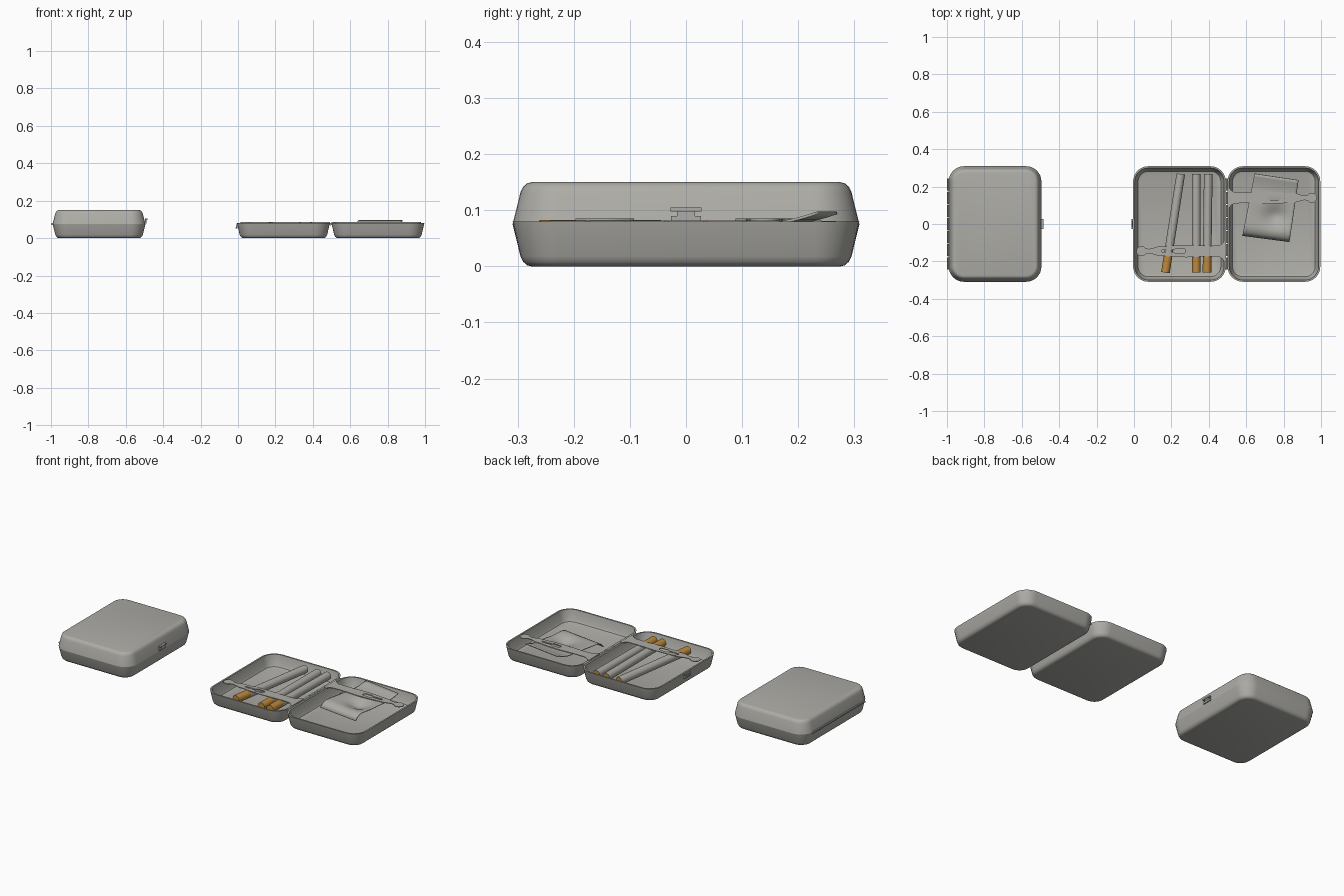
import bpy, bmesh, math
from mathutils import Vector

if "Cube" in bpy.data.objects:
    bpy.data.objects.remove(bpy.data.objects["Cube"])


def material(name, rgb):
    m = bpy.data.materials.new(name)
    m.diffuse_color = (*rgb, 1)
    m.use_nodes = True
    m.node_tree.nodes["Principled BSDF"].inputs["Base Color"].default_value = m.diffuse_color
    return m


METAL = material("warm_grey", (0.42, 0.415, 0.385))
FILTER = material("filter_tan", (0.50, 0.25, 0.05))


def finish(bm, name, mats, angle=35):
    bmesh.ops.recalc_face_normals(bm, faces=bm.faces)
    me = bpy.data.meshes.new(name)
    bm.to_mesh(me)
    bm.free()
    ob = bpy.data.objects.new(name, me)
    bpy.context.collection.objects.link(ob)
    for m in mats:
        me.materials.append(m)
    bpy.ops.object.select_all(action='DESELECT')
    ob.select_set(True)
    bpy.context.view_layer.objects.active = ob
    bpy.ops.object.shade_smooth_by_angle(angle=math.radians(angle))
    return ob


def rounded_rect(a, b, r, n=8):
    pts = []
    for k, (sx, sy) in enumerate([(1, 1), (-1, 1), (-1, -1), (1, -1)]):
        for i in range(n + 1):
            t = math.pi / 2 * (k + i / n)
            pts.append((sx * (a - r) + r * math.cos(t), sy * (b - r) + r * math.sin(t)))
    return pts


# Tray half: (inset, height) rings running from outer base over the rim to the inner floor
RINGS = [(.034, 0), (.026, .002), (.019, .008), (.014, .018), (0, 1), (.009, 1),
         (.020, .026), (.027, .015), (.038, .011)]


def tray(name, cx, height, flip_at=None):
    bm = bmesh.new()
    loops = []
    for inset, z in RINGS:
        z = height if z == 1 else z
        z = z if flip_at is None else flip_at - z
        loops.append([bm.verts.new((cx + x, y, z)) for x, y in
                      rounded_rect(.248 - inset, .309 - inset, .082 - inset)])
    n = len(loops[0])
    for lo, hi in zip(loops, loops[1:]):
        for i in range(n):
            bm.faces.new((lo[i], lo[(i + 1) % n], hi[(i + 1) % n], hi[i]))
    bm.faces.new(loops[0])
    bm.faces.new(loops[-1])
    return finish(bm, name, [METAL])


tray("closed_case_base", -.743, .075)
tray("closed_case_lid", -.743, .075, flip_at=.15)
tray("open_case_left_tray", .243, .08)
tray("open_case_right_tray", .748, .08)


def box(bm, c, s):
    vs = bmesh.ops.create_cube(bm, size=1)['verts']
    for v in vs:
        v.co = Vector(c) + Vector([v.co[i] * s[i] for i in range(3)])


# Clasp: wide grip, stem and catch plate
def clasp(name, x, z, side, up):
    bm = bmesh.new()
    box(bm, (x + side * .004, 0, z + up * .006), (.012, .056, .007))
    box(bm, (x + side * .002, 0, z - up * .001), (.010, .032, .010))
    box(bm, (x + side * .001, 0, z - up * .011), (.008, .054, .012))
    finish(bm, name, [METAL])


clasp("closed_clasp", -.495, .095, 1, 1)
clasp("open_clasp", -.004, .060, -1, -1)


# Tube between two points; a filter band covers the part beyond the split
def tube(name, p, q, r, split=None, n=20):
    p, q = Vector(p), Vector(q)
    d = (q - p).normalized()
    side = d.cross(Vector((0, 0, 1))).normalized()
    up = side.cross(d)
    bm = bmesh.new()
    loops = []
    for t in ([0, 1] if split is None else [0, split, 1]):
        loops.append([bm.verts.new(p.lerp(q, t) + r * (side * math.cos(a) + up * math.sin(a)))
                      for a in [2 * math.pi * i / n for i in range(n)]])
    for k in range(len(loops) - 1):
        for i in range(n):
            f = bm.faces.new((loops[k][i], loops[k][(i + 1) % n],
                              loops[k + 1][(i + 1) % n], loops[k + 1][i]))
            f.material_index = 1 if k == 1 else 0
    for loop in (loops[0], loops[-1]):
        f = bm.faces.new(loop)
        f.material_index = 0 if split is None else 1
    finish(bm, name, [METAL, FILTER])


# Hinge knuckles
for i in range(7):
    y = -.21 + i * .07
    tube(f"open_hinge_knuckle_{i}", (.4955, y - .032, .075), (.4955, y + .032, .075), .007, n=10)
    tube(f"closed_hinge_knuckle_{i}", (-.993, y - .032, .075), (-.993, y + .032, .075), .006, n=10)

# Cigarettes
for i, (x0, x1) in enumerate([(.250, .168), (.333, .333), (.397, .390)]):
    tube(f"cigarette_{i}", (x0, .267, .058), (x1, -.260, .060), .023, split=.82)


# Spring clip: half outline mirrored about its axis, with a key-shaped slot
def clip(name, cy, z, mirror):
    half = [(.04 - .027 * math.cos(a), .027 * math.sin(a))
            for a in [math.pi * i / 8 * .8 for i in range(9)]]
    half += [(.078, .012), (.10, .016), (.125, .024), (.16, .025), (.20, .030), (.28, .033),
             (.40, .028), (.455, .030), (.472, .040), (.480, .052), (.492, .052)]
    slot = [(.15, .005), (.215, .006), (.222, .014), (.272, .011)]
    cu = bpy.data.curves.new(name, 'CURVE')
    cu.dimensions = '2D'
    cu.fill_mode = 'BOTH'
    cu.extrude = .002
    for shape in (half, slot):
        pts = shape + [(x, -y) for x, y in reversed(shape) if abs(y) > 1e-5]
        sp = cu.splines.new('POLY')
        sp.points.add(len(pts) - 1)
        for p, (x, y) in zip(sp.points, pts):
            p.co = (.991 - x if mirror else x, cy + y, 0, 1)
        sp.use_cyclic_u = True
    cu.materials.append(METAL)
    ob = bpy.data.objects.new(name, cu)
    ob.location.z = z
    bpy.context.collection.objects.link(ob)
    bpy.ops.object.select_all(action='DESELECT')
    ob.select_set(True)
    bpy.context.view_layer.objects.active = ob
    bpy.ops.object.convert(target='MESH')


clip("left_spring_clip", -.145, .083, False)
clip("right_spring_clip", .140, .083, True)

# Folded paper packet: curved sheet with a dip in the middle and a lifted back end
N = 20
bm = bmesh.new()
c00, c10, c01, c11 = [Vector(c) for c in [(.58, -.06), (.832, -.093), (.645, .27), (.88, .235)]]
grid = []
for j in range(N + 1):
    v = j / N
    row = []
    for i in range(N + 1):
        u = i / N
        p = c00.lerp(c10, u).lerp(c01.lerp(c11, u), v)
        z = .074 + .019 * max(0, (v - .75) / .25) ** 1.5
        z -= .030 * math.exp(-((u - .62) / .25) ** 2 - ((v - .38) / .16) ** 2)
        z -= .030 * max(0, (.14 - v) / .14) ** 2
        row.append(bm.verts.new((p.x, p.y, z)))
    grid.append(row)
for j in range(N):
    for i in range(N):
        bm.faces.new((grid[j][i], grid[j][i + 1], grid[j + 1][i + 1], grid[j + 1][i]))
packet = finish(bm, "paper_packet", [METAL])
mod = packet.modifiers.new("thickness", 'SOLIDIFY')
mod.thickness = .005
mod.offset = -1
